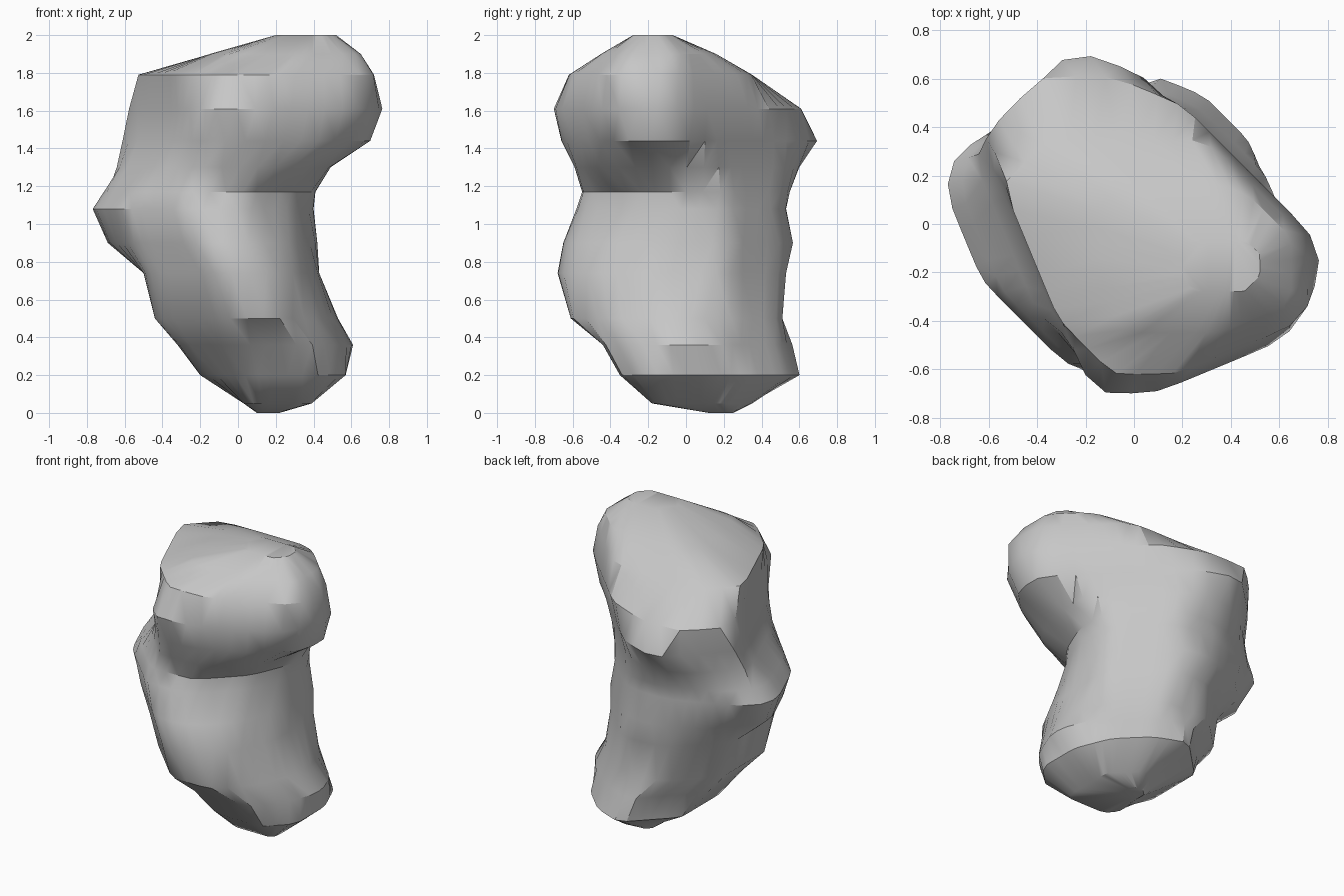
import bpy, bmesh, math

SIDES = 40

# Rock cross-sections: height, then reach towards
# right, back-right, back, back-left, left, front-left, front, front-right
SECTIONS = [
    (0.00, .22, .32, .25, .08, -.10, -.17, -.12, .06),
    (0.05, .39, .42, .35, .12, -.03, .06, .18, .38),
    (0.20, .57, .58, .61, .38, .20, .20, .35, .54),
    (0.36, .61, .53, .57, .40, .32, .34, .44, .58),
    (0.50, .53, .49, .51, .48, .44, .48, .61, .58),
    (0.74, .43, .45, .53, .50, .50, .54, .68, .58),
    (0.90, .42, .45, .57, .62, .69, .58, .65, .51),
    (1.08, .40, .43, .53, .71, .77, .61, .58, .43),
    (1.17, .41, .43, .55, .68, .71, .58, .55, .42),
    (1.30, .49, .43, .60, .66, .66, .54, .59, .58),
    (1.44, .70, .46, .70, .69, .62, .55, .66, .69),
    (1.61, .77, .49, .61, .70, .58, .59, .70, .77),
    (1.79, .72, .46, .35, .50, .55, .50, .62, .76),
    (1.90, .65, .42, .16, .15, .15, .35, .45, .68),
    (2.00, .52, .28, -.07, -.22, -.20, .02, .28, .52),
]

# Chamfers between those directions, where the stone is cut flatter (degrees)
CHAMFER_ANGLES = (202.5, 292.5, 67.5, 22.5, 337.5, 112.5)
CHAMFERS = {
    0.20: (9, 9, .60, .57, 9, 9),
    0.36: (9, 9, .55, .58, .59, 9),
    0.50: (9, 9, 9, .50, .54, 9),
    0.74: (.54, .66, 9, 9, .48, .53),
    0.90: (.61, .60, .52, 9, .43, .58),
    1.08: (.67, .53, .50, 9, .39, .58),
    1.17: (.61, .52, .51, 9, .39, .59),
    1.30: (.51, .58, .53, 9, .52, .65),
    1.44: (.45, .64, .58, 9, 9, 9),
    1.61: (.43, .68, .53, .66, .79, 9),
    1.79: (.44, .64, .42, .64, 9, 9),
    1.90: (.21, .55, .29, 9, 9, 9),
}


def outline(z, reach):
    """Polygon whose sides lie at the given reaches, sampled around its centre."""
    cx, cy = (reach[0] - reach[4]) / 2, (reach[2] - reach[6]) / 2
    limits = [(math.tau * k / 8, h) for k, h in enumerate(reach)]
    limits += [(math.radians(a), h)
               for a, h in zip(CHAMFER_ANGLES, CHAMFERS.get(z, ()))]
    points = []
    for i in range(SIDES):
        a = math.tau * i / SIDES
        total = 0
        for t, h in limits:
            side = max(h - cx * math.cos(t) - cy * math.sin(t), 0.03)
            total += max(math.cos(a - t) / side, 0) ** 60
        r = total ** (-1 / 60)
        points.append((cx + r * math.cos(a), cy + r * math.sin(a)))
    return points


# Loft the sections into one closed stone
bm = bmesh.new()
rings = [[bm.verts.new((x, y, z)) for x, y in outline(z, reach)]
         for z, *reach in SECTIONS]
for low, high in zip(rings, rings[1:]):
    for i in range(SIDES):
        j = (i + 1) % SIDES
        bm.faces.new((low[i], low[j], high[j], high[i]))
bm.faces.new(rings[0][::-1])
bm.faces.new(rings[-1])

# Chipped triangular facets
bmesh.ops.triangulate(bm, faces=bm.faces[:], quad_method='SHORT_EDGE')
bmesh.ops.recalc_face_normals(bm, faces=bm.faces[:])
mesh = bpy.data.meshes.new("rock")
bm.to_mesh(mesh)
bm.free()

rock = bpy.data.objects.new("rock", mesh)
bpy.context.collection.objects.link(rock)
stone = bpy.data.materials.new("stone_grey")
stone.diffuse_color = (0.57, 0.57, 0.57, 1)
mesh.materials.append(stone)

bpy.context.view_layer.objects.active = rock
rock.select_set(True)
bpy.ops.object.shade_smooth_by_angle(angle=math.radians(32))
